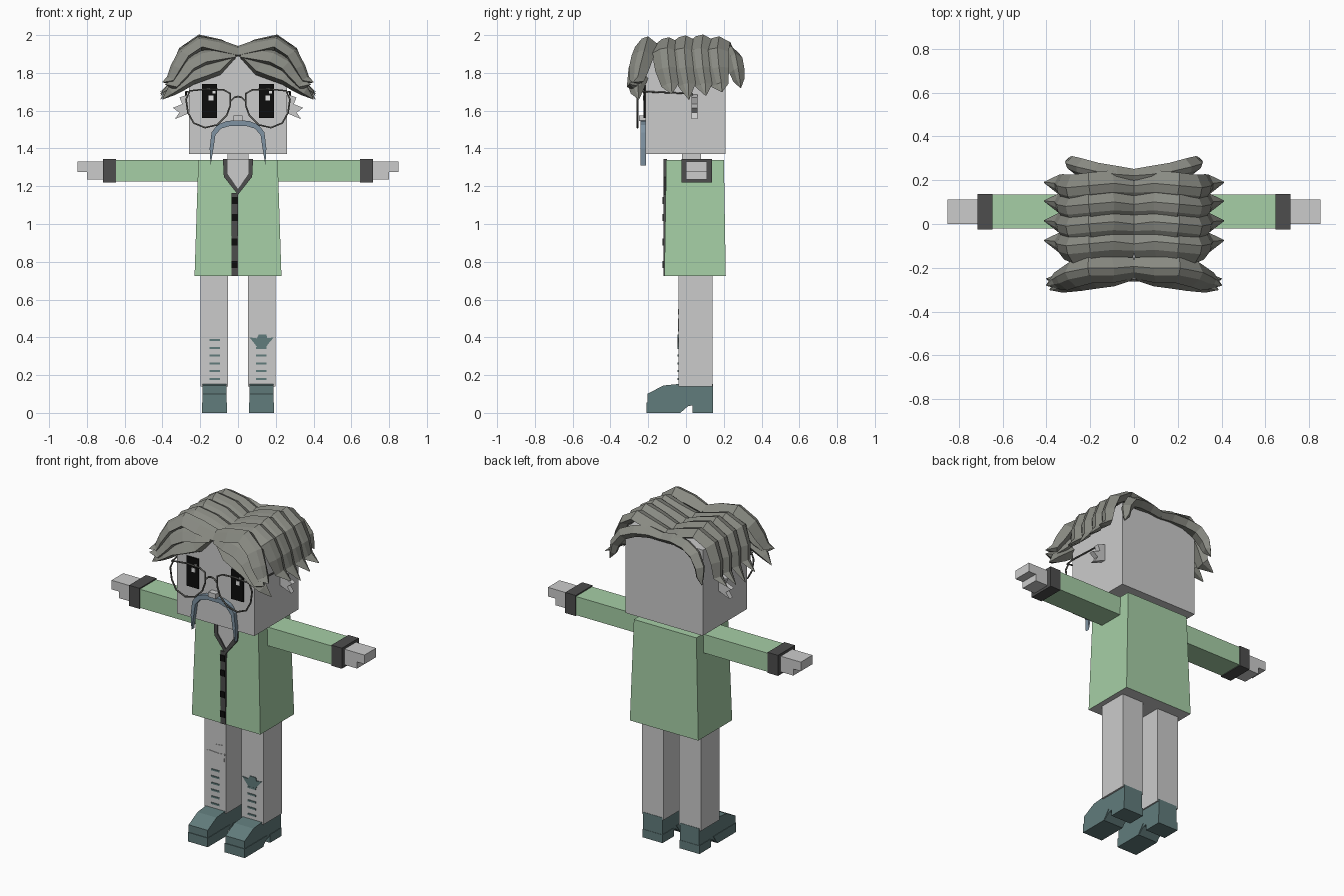
import bpy, bmesh
from mathutils import Vector

if "Cube" in bpy.data.objects:
    bpy.data.objects.remove(bpy.data.objects["Cube"])


def colour(name, r, g, b):
    m = bpy.data.materials.new(name)
    m.use_nodes = True
    m.diffuse_color = (r, g, b, 1)
    m.node_tree.nodes["Principled BSDF"].inputs["Base Color"].default_value = (r, g, b, 1)
    return m


SKIN = colour("pale grey", .6, .6, .6)
GREEN = colour("soft green", .38, .62, .38)
DARK = colour("charcoal", .075, .075, .075)
BLACK = colour("black", .004, .004, .004)
TEAL = colour("dull teal", .12, .2, .2)
BLUE = colour("blue grey", .21, .29, .36)
HAIR = colour("olive grey", .25, .255, .225)
FRAME = colour("frame grey", .12, .12, .11)
WHITE = colour("white", .85, .85, .85)


def finish(name, bm, mats, mirror=False):
    bmesh.ops.recalc_face_normals(bm, faces=bm.faces)
    me = bpy.data.meshes.new(name)
    bm.to_mesh(me)
    bm.free()
    for m in mats:
        me.materials.append(m)
    ob = bpy.data.objects.new(name, me)
    bpy.context.collection.objects.link(ob)
    if mirror:
        ob.modifiers.new("mirror", "MIRROR").use_mirror_merge = False
    return ob


def prism(name, pts, lo, hi, mat, mirror=False, axis="y"):
    """Extrude an outline along y (points are x, z) or along x (points are y, z)."""
    bm = bmesh.new()
    place = (lambda p, d: (p[0], d, p[1])) if axis == "y" else (lambda p, d: (d, p[0], p[1]))
    a = [bm.verts.new(place(p, lo)) for p in pts]
    b = [bm.verts.new(place(p, hi)) for p in pts]
    bm.faces.new(a)
    bm.faces.new(b)
    for i in range(len(pts)):
        j = (i + 1) % len(pts)
        bm.faces.new((a[i], a[j], b[j], b[i]))
    return finish(name, bm, [mat], mirror)


def box(name, x, y, z, mat, mirror=False):
    return prism(name, [(x[0], z[0]), (x[1], z[0]), (x[1], z[1]), (x[0], z[1])], *y, mat, mirror)


def tube(name, paths, radius, mat):
    """Wire along each path, repeated on both sides."""
    cu = bpy.data.curves.new(name, "CURVE")
    cu.dimensions = "3D"
    cu.bevel_depth = radius
    cu.bevel_resolution = 1
    for path, closed in paths:
        for side in (1, -1):
            s = cu.splines.new("POLY")
            s.points.add(len(path) - 1)
            s.use_cyclic_u = closed
            for p, (x, y, z) in zip(s.points, path):
                p.co = (x * side, y, z, 1)
    cu.materials.append(mat)
    bpy.context.collection.objects.link(bpy.data.objects.new(name, cu))


SECTION = [(-1, -.3), (-.4, .7), (.15, 1), (1, .1), (.3, -.7)]
TAPER = [.8, 1, 1, 1, .9, .65, .04]


def lock(name, path, wide, thick):
    """Faceted tapering hair lock, mirrored to the other side."""
    bm = bmesh.new()
    path = [Vector(p) for p in path]
    rings = []
    for i, p in enumerate(path):
        t = path[min(i + 1, len(path) - 1)] - path[max(i - 1, 0)]
        across = Vector((0, 1, 0))
        across = (across - t * (across.dot(t) / t.length_squared)).normalized()
        up = t.cross(across).normalized()
        k = TAPER[i]
        rings.append([bm.verts.new(p + across * (u * wide * k) + up * (v * thick * k))
                      for u, v in SECTION])
    n = len(SECTION)
    for a, b in zip(rings, rings[1:]):
        for i in range(n):
            bm.faces.new((a[i], a[(i + 1) % n], b[(i + 1) % n], b[i]))
    bm.faces.new(rings[0])
    bm.faces.new(rings[-1])
    finish(name, bm, [HAIR], True)


# Head, neck, ears and nose
box("head", (-.26, .26), (-.215, .21), (1.37, 1.89), SKIN)
box("neck", (-.055, .055), (-.02, .08), (1.3, 1.38), SKIN)
prism("ear", [(.25, 1.69), (.31, 1.67), (.295, 1.635), (.345, 1.615), (.31, 1.59),
              (.335, 1.555), (.25, 1.59)], .03, .06, SKIN, True)
box("nose", (-.025, .025), (-.25, -.21), (1.545, 1.575), SKIN)

# Eyes with square highlights
box("eye", (.11, .19), (-.224, -.21), (1.56, 1.74), BLACK, True)
for x in (-.155, .145):
    box("eye_highlight", (x, x + .025), (-.227, -.22), (1.655, 1.68), WHITE)
    box("eye_glint", (x + .02, x + .035), (-.227, -.22), (1.69, 1.705), WHITE)

# Moustache with drooping points
prism("moustache", [(0, 1.55), (.06, 1.545), (.11, 1.525), (.14, 1.485), (.15, 1.4), (.145, 1.31),
                    (.13, 1.4), (.12, 1.47), (.09, 1.505), (.04, 1.52), (0, 1.52)],
      -.24, -.213, BLUE, True)

# Glasses
y = -.257
lens = [(.04, y, 1.69), (.075, y, 1.71), (.16, y, 1.715), (.255, y, 1.705), (.275, y, 1.66),
        (.265, y, 1.59), (.235, y, 1.535), (.175, y, 1.51), (.11, y, 1.525), (.06, y, 1.575),
        (.04, y, 1.63)]
arm = [(.265, y, 1.7), (.275, -.2, 1.7), (.275, .03, 1.69), (.275, .055, 1.62)]
bridge = [(.04, y, 1.65), (.02, y, 1.67), (0, y, 1.675)]
tube("glasses", [(lens, True), (arm, False), (bridge, False)], .005, FRAME)

# Coat: flares towards the hem, pale underside
bm = bmesh.new()
bmesh.ops.create_cube(bm, size=1)
for v in bm.verts:
    top = v.co.z > 0
    v.co.x *= .42 if top else .46
    v.co.y = .048 + v.co.y * (.305 if top else .325)
    v.co.z = 1.34 if top else .725
bm.normal_update()
for f in bm.faces:
    f.material_index = 1 if f.normal.z < -.5 else 0
finish("coat", bm, [GREEN, SKIN])

# Collar, chest opening, placket and buttons
prism("collar", [(0, 1.155), (.075, 1.25), (.08, 1.345), (.055, 1.345), (.055, 1.265), (0, 1.185)],
      -.12, -.1, DARK, True)
prism("chest_opening", [(0, 1.18), (.058, 1.265), (.058, 1.342), (-.058, 1.342), (-.058, 1.265)],
      -.113, -.1, SKIN)
box("placket", (-.035, 0), (-.119, -.1), (.725, 1.165), DARK)
for z in (.785, .905, 1.035, 1.125):
    box("button", (-.034, -.002), (-.125, -.11), (z - .018, z + .018), BLACK)

# Sleeves, cuffs and stepped hands
box("sleeve", (.19, .65), (-.02, .135), (1.225, 1.338), GREEN, True)
box("cuff", (.645, .715), (-.024, .138), (1.22, 1.345), DARK, True)
prism("hand", [(.7, 1.235), (.8, 1.235), (.8, 1.275), (.85, 1.275), (.85, 1.33), (.7, 1.33)],
      0, .112, SKIN, True)

# Legs and shoes
box("leg", (.052, .198), (-.04, .14), (.14, .74), SKIN, True)
shoe = [(-.205, 0), (-.205, .1), (-.12, .145), (-.04, .153), (.142, .153), (.142, 0),
        (.035, 0), (.035, .04), (.01, .035), (-.03, 0)]
prism("shoe", shoe, .06, .188, TEAL, True, "x")
prism("sole", [(-.209, 0), (-.209, .055), (.01, .055), (-.03, 0)], .057, .191, TEAL, True, "x")
box("heel", (.057, .191), (.035, .144), (0, .05), TEAL, True)

# Trouser stitches, tear and patches
for i in range(6):
    z = .18 + i * .041
    box("stitch", (.095, .15), (-.044, -.038), (z - .005, z + .005), TEAL, True)
prism("knee_tear", [(.06, .4), (.1, .395), (.11, .415), (.15, .415), (.155, .395), (.19, .4),
                    (.16, .365), (.15, .35), (.1, .35), (.085, .37)], -.045, -.038, TEAL)
prism("knee_patch", [(-.19, .49), (-.17, .5), (-.1, .495), (-.06, .5), (-.065, .445), (-.11, .43),
                     (-.17, .43)], -.043, -.038, SKIN)
prism("small_patch", [(-.14, .52), (-.125, .545), (-.075, .55), (-.075, .525)], -.043, -.038, SKIN)

# Rows of hair swept from the parting over each side
rows = [(-.1, 1.69, 0), (-.01, 1.66, .01), (.08, 1.68, .015), (.165, 1.7, .005)]
for y, tip, rise in rows:
    lock("side_lock", [(0, y, 1.905), (.1, y + .01, 1.93 + rise), (.2, y, 1.955 + rise),
                       (.285, y - .01, 1.91), (.325, y, 1.82), (.345, y + .015, 1.735),
                       (.41, y + .025, tip)], .07, .034)

# Forehead locks in three layers
lock("fringe_upper", [(0, -.2, 1.905), (.1, -.21, 1.93), (.2, -.21, 1.95), (.28, -.23, 1.89),
                      (.32, -.25, 1.82), (.355, -.26, 1.76), (.4, -.28, 1.75)], .06, .045)
lock("fringe_middle", [(.02, -.215, 1.895), (.1, -.23, 1.885), (.18, -.24, 1.87), (.25, -.25, 1.83),
                       (.29, -.26, 1.78), (.34, -.28, 1.73), (.385, -.3, 1.74)], .055, .05)
lock("fringe_lower", [(.04, -.215, 1.885), (.11, -.23, 1.82), (.18, -.24, 1.795), (.25, -.25, 1.77),
                      (.3, -.26, 1.735), (.35, -.26, 1.7), (.4, -.25, 1.66)], .05, .05)

# Back locks falling over the rear corners
lock("back_lock", [(0, .215, 1.9), (.08, .22, 1.91), (.17, .235, 1.9), (.24, .255, 1.87),
                   (.28, .27, 1.81), (.29, .28, 1.76), (.31, .29, 1.72)], .045, .04)
